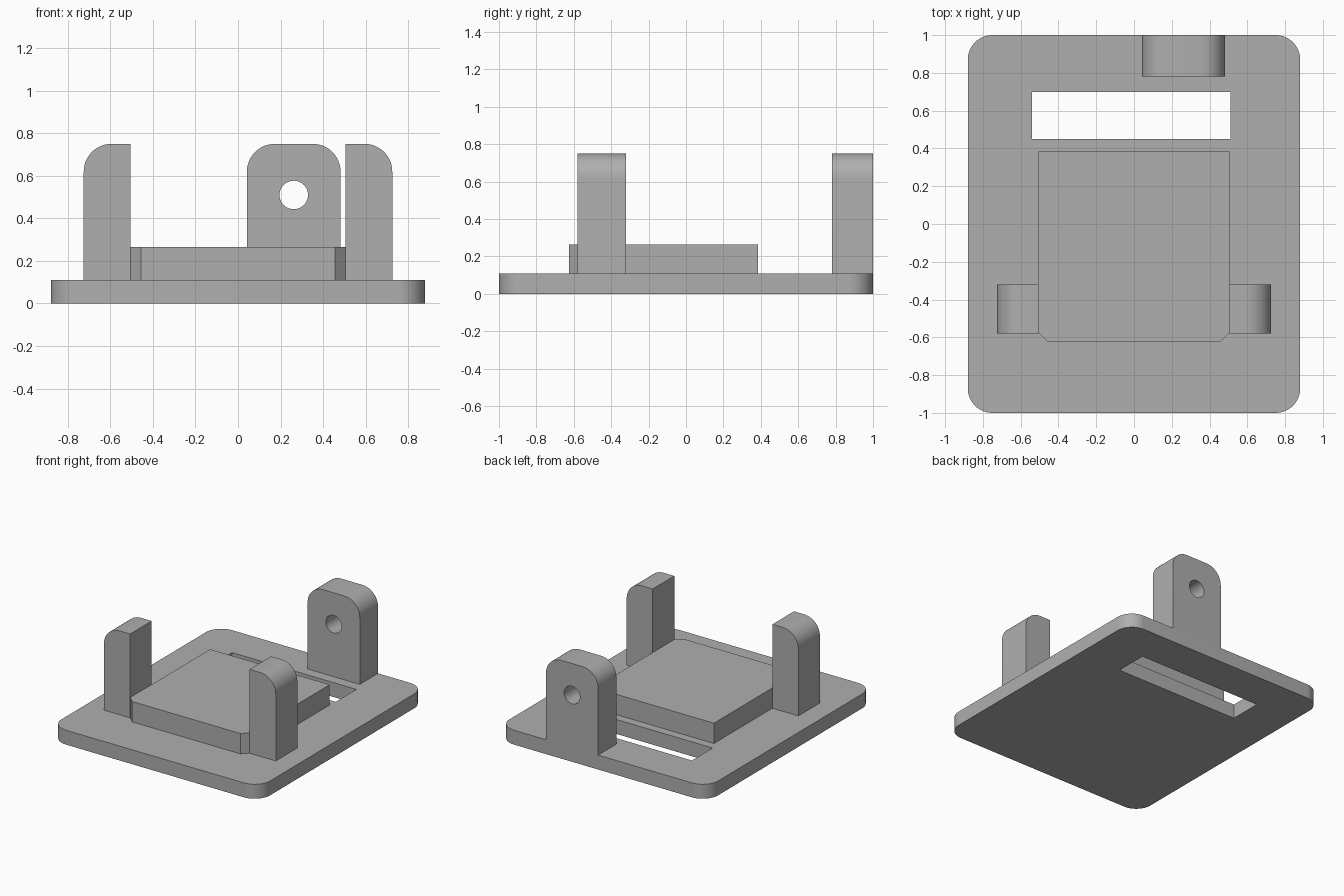
import bpy
import bmesh
from math import pi, cos, sin
from mathutils import Vector, Matrix

cube = bpy.data.objects.get("Cube")
if cube:
    bpy.data.objects.remove(cube, do_unlink=True)

grey = bpy.data.materials.new("Grey plastic")
grey.use_nodes = True
GREY = (0.43, 0.43, 0.43, 1)
grey.diffuse_color = GREY
grey.node_tree.nodes["Principled BSDF"].inputs["Base Color"].default_value = GREY


def outline(x0, x1, y0, y1, radii, steps=12):
    """Rectangle outline, counter-clockwise from low left, with a radius per corner."""
    corners = [(x0, y0, 1, 1), (x1, y0, -1, 1), (x1, y1, -1, -1), (x0, y1, 1, -1)]
    points = []
    for i, ((x, y, sx, sy), r) in enumerate(zip(corners, radii)):
        if not r:
            points.append((x, y))
            continue
        for k in range(steps + 1):
            a = pi + (i + k / steps) * pi / 2
            points.append((x + sx * r + r * cos(a), y + sy * r + r * sin(a)))
    return points


def circle(x, y, r, sides=40):
    return [(x + r * cos(2 * pi * k / sides), y + r * sin(2 * pi * k / sides))
            for k in range(sides)]


def prism(name, points, low, high, upright=False):
    """Extrude an outline along z, or along y when upright."""
    bm = bmesh.new()
    face = bm.faces.new([bm.verts.new((x, y, low)) for x, y in points])
    top = bmesh.ops.extrude_face_region(bm, geom=[face])["geom"]
    verts = [g for g in top if isinstance(g, bmesh.types.BMVert)]
    bmesh.ops.translate(bm, verts=verts, vec=Vector((0, 0, high - low)))
    if upright:
        swap = Matrix(((1, 0, 0), (0, 0, 1), (0, 1, 0)))
        for v in bm.verts:
            v.co = swap @ v.co
    bmesh.ops.recalc_face_normals(bm, faces=bm.faces)
    mesh = bpy.data.meshes.new(name)
    bm.to_mesh(mesh)
    bm.free()
    mesh.materials.append(grey)
    obj = bpy.data.objects.new(name, mesh)
    bpy.context.collection.objects.link(obj)
    return obj


def select(obj):
    bpy.ops.object.select_all(action='DESELECT')
    obj.select_set(True)
    bpy.context.view_layer.objects.active = obj


def cut(obj, cutter):
    cutter.hide_render = True
    mod = obj.modifiers.new("opening", 'BOOLEAN')
    mod.operation = 'DIFFERENCE'
    mod.solver = 'EXACT'
    mod.object = cutter
    select(obj)
    bpy.ops.object.modifier_apply(modifier=mod.name)
    bpy.data.objects.remove(cutter, do_unlink=True)


def smooth(obj):
    select(obj)
    bpy.ops.object.shade_smooth_by_angle(angle=pi / 6)


BASE_TOP, LUG_TOP, ROUND = 0.11, 0.75, 0.13

# Base plate with cable slot
base = prism("base_plate", outline(-0.88, 0.88, -1, 1, [ROUND] * 4), 0, BASE_TOP)
cut(base, prism("slot_cutter", outline(-0.54, 0.51, 0.45, 0.70, [0] * 4), -0.1, 0.3))
smooth(base)

# Raised platform with chamfered front corners
prism("platform", outline(-0.505, 0.505, -0.625, 0.385, [0.048, 0.048, 0, 0], steps=1),
      BASE_TOP, 0.265)


# Upright lugs with pin holes
def lug(name, x0, x1, y0, y1, radii, hole):
    obj = prism(name, outline(x0, x1, BASE_TOP, LUG_TOP, radii), y0, y1, upright=True)
    cut(obj, prism("hole_cutter", circle(*hole), y0 - 0.1, y1 + 0.1, upright=True))
    smooth(obj)


lug("right_lug", -0.725, -0.505, -0.58, -0.32, [0, 0, 0, ROUND], (-0.615, 0.518, 0.035))
lug("left_lug", 0.505, 0.725, -0.58, -0.32, [0, 0, ROUND, 0], (0.615, 0.518, 0.035))
lug("back_lug", 0.042, 0.482, 0.78, 1, [0, 0, ROUND, ROUND], (0.262, 0.51, 0.067))
